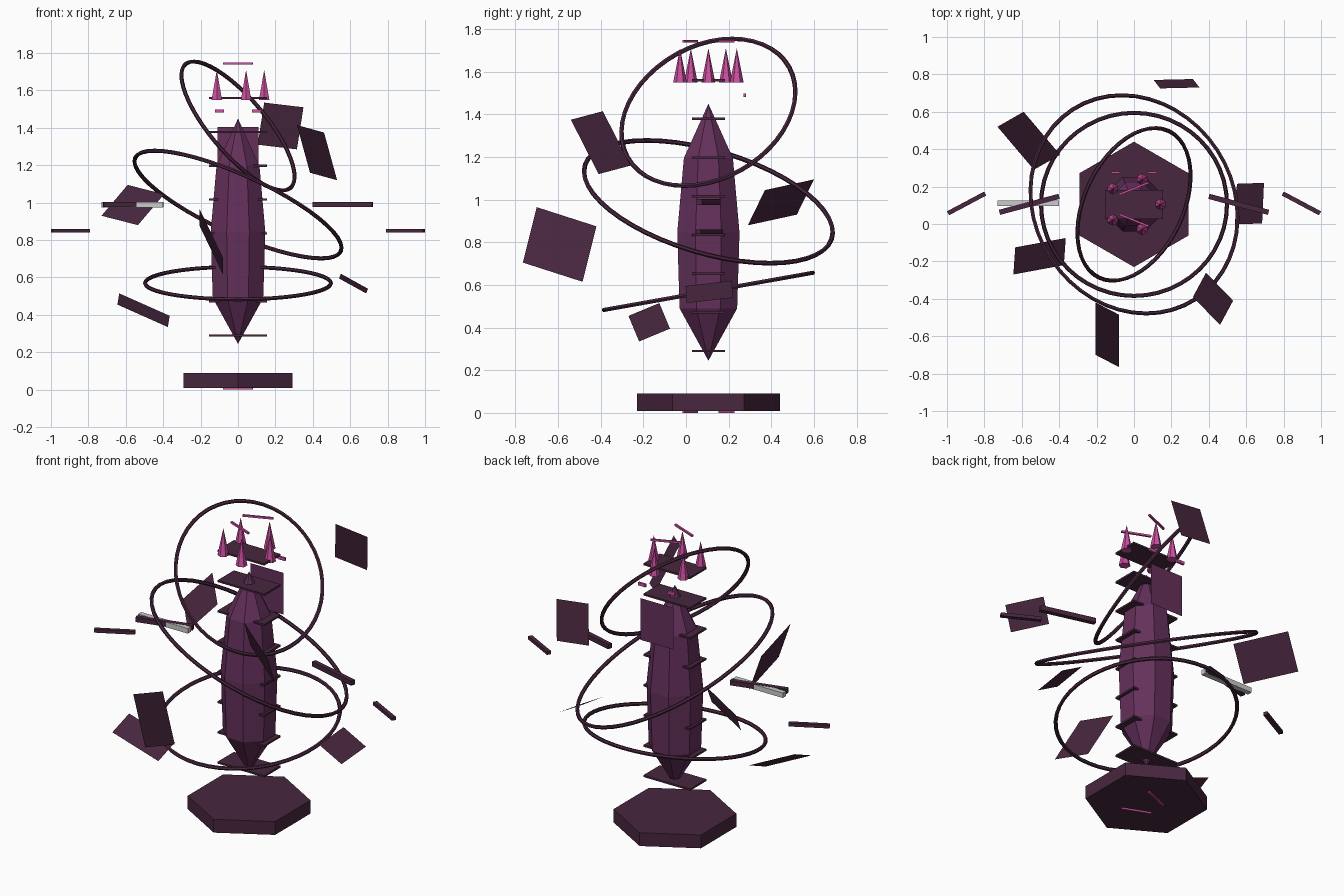
import bpy, math
from mathutils import Vector

if "Cube" in bpy.data.objects:
    bpy.data.objects.remove(bpy.data.objects["Cube"])

CY = 0.105  # y of the central axis


def material(name, rgb):
    m = bpy.data.materials.new(name)
    m.diffuse_color = (*rgb, 1)
    m.use_nodes = True
    m.node_tree.nodes["Principled BSDF"].inputs["Base Color"].default_value = m.diffuse_color
    return m


DARK = material("dark_plum", (0.065, 0.02, 0.05))
PLUM = material("plum", (0.13, 0.03, 0.105))
PINK = material("pink", (0.62, 0.08, 0.36))


def mesh_object(name, verts, faces, mat):
    me = bpy.data.meshes.new(name)
    me.from_pydata(verts, [], faces)
    ob = bpy.data.objects.new(name, me)
    bpy.context.collection.objects.link(ob)
    if mat:
        me.materials.append(mat)
    return ob


def finish(name, mat):
    ob = bpy.context.object
    ob.name = name
    if mat:
        ob.data.materials.append(mat)
    return ob


def box(name, loc, size, angle=0, mat=DARK):
    bpy.ops.mesh.primitive_cube_add(size=1, location=loc,
                                    rotation=(0, 0, math.radians(angle)))
    bpy.context.object.scale = size
    return finish(name, mat)


# hexagonal floating base, a corner pointing along y
bpy.ops.mesh.primitive_cylinder_add(vertices=6, radius=0.335, depth=0.08,
                                    location=(0, CY, 0.05))
finish("base", DARK)

# eight-sided crystal body, flat sides facing the axes
profile = [(0.49, 0.135), (0.845, 0.146), (1.195, 0.115)]
verts, faces = [], []
for z, half in profile:
    r = half / math.cos(math.pi / 8)
    for i in range(8):
        a = (i + 0.5) * math.pi / 4
        verts.append((r * math.cos(a), CY + r * math.sin(a), z))
verts += [(0, CY, 0.245), (0, CY, 1.45)]
for i in range(8):
    j = (i + 1) % 8
    for k in (0, 8):
        faces.append((k + i, k + j, k + 8 + j, k + 8 + i))
    faces += [(24, j, i), (25, 16 + i, 16 + j)]
mesh_object("crystal_body", verts, faces, PLUM)

# stack of thin plates through the body
for i in range(8):
    box(f"plate_{i}", (0, CY, 0.29 + i * 0.1815), (0.31, 0.155, 0.011))

# back panel
mesh_object("back_panel", [(-0.11, 0.275, 1.155), (0.11, 0.275, 1.155),
                           (0.11, 0.275, 1.405), (-0.11, 0.275, 1.405)],
            [(0, 1, 2, 3)], PLUM)

# tilted orbit rings: height, radius, normal
rings = [(0.57, 0.497, (0, -0.175, 0.985)),
         (0.99, 0.604, (0.40, 0.26, 0.88)),
         (1.41, 0.434, (0.716, -0.341, 0.607))]
for i, (z, r, n) in enumerate(rings):
    q = Vector(n).to_track_quat('Z', 'Y')
    bpy.ops.mesh.primitive_torus_add(major_radius=r, minor_radius=0.011,
                                     major_segments=48, minor_segments=6,
                                     location=(0, CY, z),
                                     rotation=q.to_euler())
    finish(f"ring_{i}", DARK)

# crown of five spikes
for i in range(5):
    a = i * math.tau / 5
    bpy.ops.mesh.primitive_cone_add(vertices=6, radius1=0.032, depth=0.16,
                                    location=(0.14 * math.cos(a),
                                              CY + 0.14 * math.sin(a), 1.63))
    finish(f"spike_{i}", PINK)

# slanted pink bars above the crown and under the base
for z in (0.006, 1.744):
    for s in (-1, 1):
        box("slanted_bar", (0, CY + s * 0.085, z), (0.17, 0.011, 0.011),
            s * 22, PINK)

# side bars and small pink studs, mirrored left and right
for s in (-1, 1):
    box("pink_stud", (s * 0.098, 0.275, 1.49), (0.048, 0.012, 0.018), 0, PINK)
    box("inner_bar", (s * 0.56, CY, 0.99), (0.33, 0.028, 0.028), -15 * s)
    box("outer_bar", (s * 0.895, CY + 0.005, 0.85), (0.225, 0.024, 0.02), -28 * s)
box("grey_bar", (-0.565, 0.11, 0.988), (0.33, 0.03, 0.03), 0, None)

# six drifting flat shards, three corners each, fourth completes the shape
shards = [
    ((0.14, 0.725, 1.535), (0.35, 0.73, 1.51), (0.315, 0.775, 1.285)),
    ((0.315, -0.39, 1.415), (0.46, -0.54, 1.375), (0.53, -0.41, 1.12)),
    ((-0.205, -0.7, 0.965), (-0.205, -0.42, 0.875), (-0.08, -0.485, 0.615)),
    ((-0.59, 0.6, 1.095), (-0.395, 0.37, 1.045), (-0.535, 0.29, 0.88)),
    ((-0.645, -0.27, 0.455), (-0.635, -0.125, 0.515), (-0.365, -0.075, 0.395)),
    ((0.55, 0.215, 0.62), (0.695, 0.22, 0.54), (0.685, 0.003, 0.515)),
]
for i, pts in enumerate(shards):
    a, b, c = map(Vector, pts)
    mesh_object(f"shard_{i}", [a, b, c, a + c - b], [(0, 1, 2, 3)], DARK)
